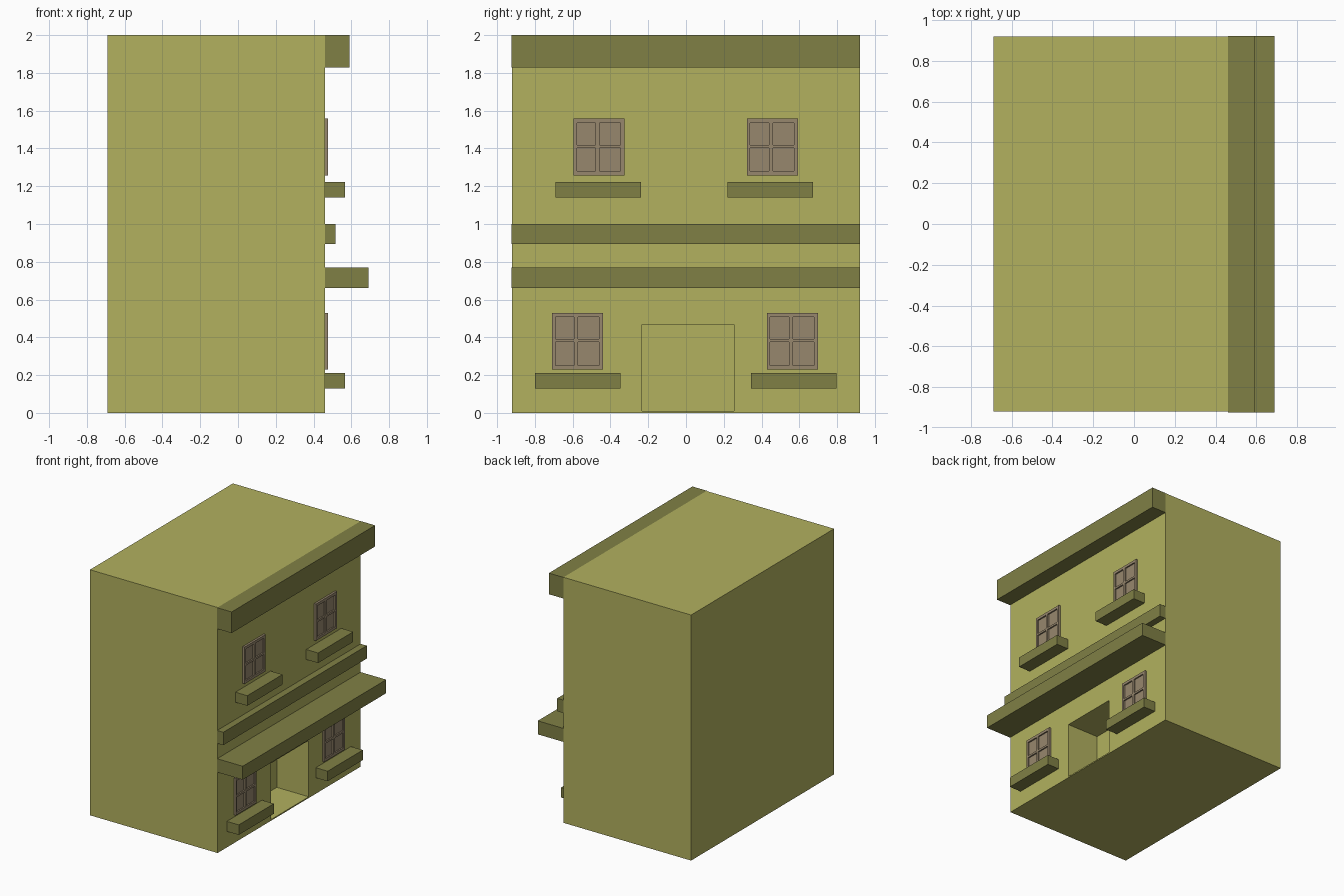
import bpy, bmesh

if "Cube" in bpy.data.objects:
    bpy.data.objects.remove(bpy.data.objects["Cube"])


def material(name, rgb):
    m = bpy.data.materials.new(name)
    m.diffuse_color = (*rgb, 1)
    m.use_nodes = True
    m.node_tree.nodes["Principled BSDF"].inputs["Base Color"].default_value = m.diffuse_color
    return m


WALL = material("wall_olive", (0.445, 0.44, 0.114))
TRIM = material("trim_dark_olive", (0.216, 0.216, 0.06))
FRAME = material("window_brown", (0.309, 0.242, 0.153))
FACADE = 0.46


def add_object(name, bm, mat):
    bmesh.ops.recalc_face_normals(bm, faces=bm.faces)
    mesh = bpy.data.meshes.new(name)
    bm.to_mesh(mesh)
    bm.free()
    mesh.materials.append(mat)
    ob = bpy.data.objects.new(name, mesh)
    bpy.context.collection.objects.link(ob)
    return ob


def box(name, x, y, z, mat):
    bm = bmesh.new()
    bmesh.ops.create_cube(bm, size=1)
    for v in bm.verts:
        v.co = [lim[0] if c < 0 else lim[1] for c, lim in zip(v.co, (x, y, z))]
    return add_object(name, bm, mat)


def window(name, y0, z0):
    # Uneven 5 x 5 grid: odd cells are panes, the rest frame and glazing bars
    ys = [0, 0.018, 0.118, 0.139, 0.25, 0.27]
    zs = [0, 0.022, 0.144, 0.160, 0.278, 0.30]
    bm = bmesh.new()
    v = [[bm.verts.new((FACADE + 0.017, y0 + y, z0 + z)) for y in ys] for z in zs]
    panes = []
    for r in range(5):
        for c in range(5):
            f = bm.faces.new((v[r][c], v[r][c + 1], v[r + 1][c + 1], v[r + 1][c]))
            if r % 2 and c % 2:
                panes.append(f)
    rim = [e for e in bm.edges if e.is_boundary]
    # Sink each pane
    for f in bmesh.ops.extrude_discrete_faces(bm, faces=panes)["faces"]:
        for vert in f.verts:
            vert.co.x -= 0.011
    # Outer sides back to the wall
    side = bmesh.ops.extrude_edge_only(bm, edges=rim)["geom"]
    for g in side:
        if isinstance(g, bmesh.types.BMVert):
            g.co.x = FACADE
    return add_object(name, bm, FRAME)


# Building block with the recessed doorway cut out
body = box("building_body", (-0.69, FACADE), (-0.92, 0.92), (0, 2), WALL)
cutter = box("doorway_cutter", (FACADE - 0.287, 0.6), (-0.232, 0.253), (0.01, 0.468), WALL)
cutter.hide_render = True
mod = body.modifiers.new("doorway", "BOOLEAN")
mod.operation = "DIFFERENCE"
mod.solver = "EXACT"
mod.object = cutter
bpy.context.view_layer.objects.active = body
bpy.ops.object.modifier_apply(modifier=mod.name)
bpy.data.objects.remove(cutter)

# Full-width horizontal ledges: name, front x, z range
for name, x, z in (("roof_cornice", 0.59, (1.828, 2.0)),
                   ("floor_band", 0.515, (0.895, 1.0)),
                   ("door_canopy", 0.69, (0.66, 0.77))):
    box(name, (FACADE, x), (-0.925, 0.922), z, TRIM)

# Windows and their sills: window y, window z, sill y, sill z
for name, wy, wz, sy, sz in (("lower_left", -0.71, 0.23, -0.80, 0.13),
                             ("lower_right", 0.428, 0.23, 0.344, 0.13),
                             ("upper_left", -0.596, 1.258, -0.69, 1.14),
                             ("upper_right", 0.322, 1.258, 0.221, 1.14)):
    window(name + "_window", wy, wz)
    box(name + "_sill", (FACADE, 0.567), (sy, sy + 0.452), (sz, sz + 0.082), TRIM)
